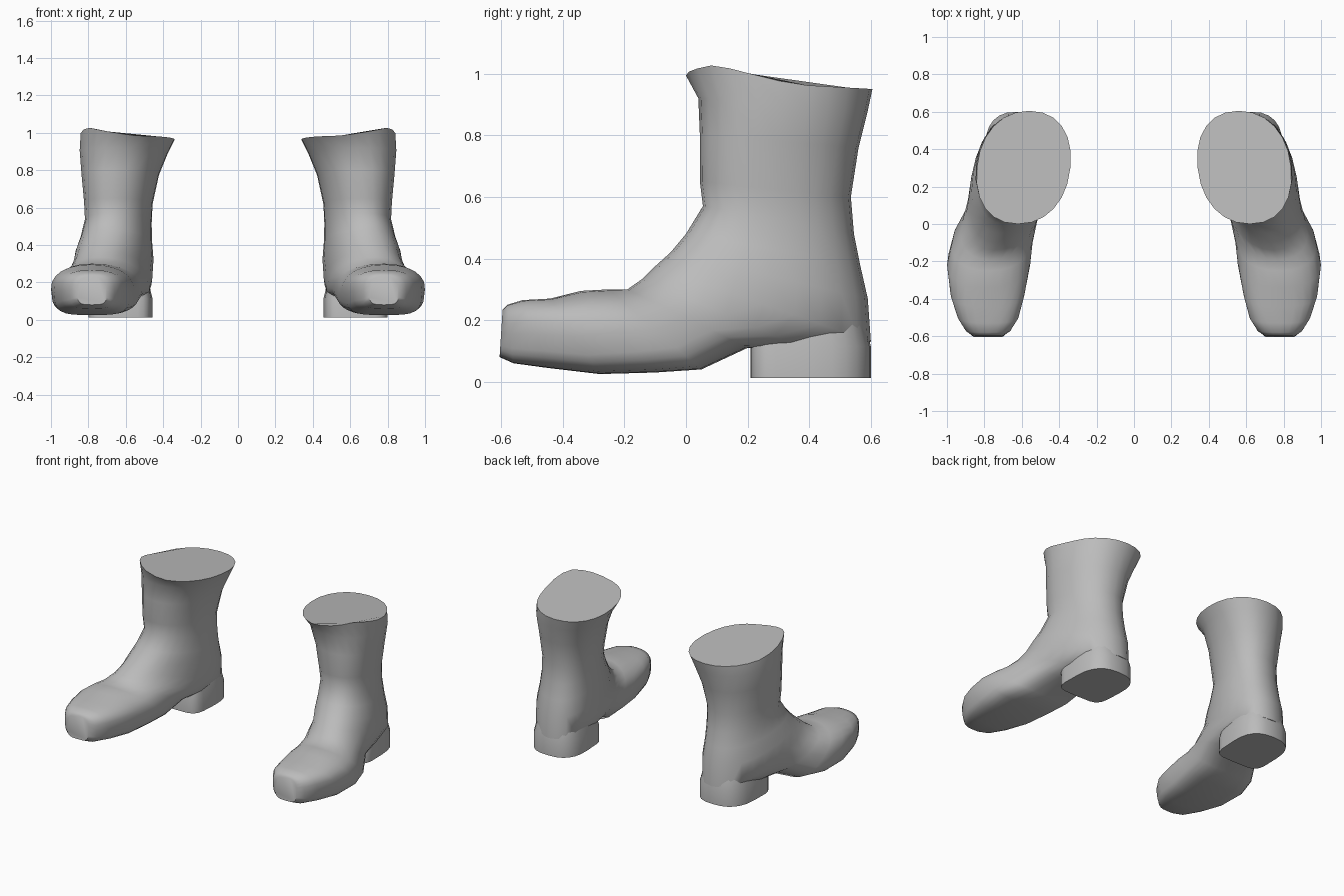
import bpy
import bmesh
import math
from mathutils import Vector

SEGMENTS = 24

default_cube = bpy.data.objects.get("Cube")
if default_cube:
    bpy.data.objects.remove(default_cube, do_unlink=True)

leather = bpy.data.materials.new("plain grey")
leather.use_nodes = True
leather.diffuse_color = (0.5, 0.5, 0.5, 1)
shader = leather.node_tree.nodes["Principled BSDF"]
shader.inputs["Base Color"].default_value = leather.diffuse_color
shader.inputs["Roughness"].default_value = 0.8

# Boot rings from rim to toe:
# front y, front z, back y, back z, front x, back x, half width
BOOT_RINGS = [
    (0, .985, .605, .95, .62, .56, .25),
    (.04, .92, .59, .88, .64, .58, .235),
    (.045, .8, .56, .76, .66, .6, .205),
    (.045, .65, .535, .6, .67, .61, .18),
    (.055, .57, .545, .48, .67, .61, .175),
    (0, .48, .565, .38, .69, .61, .185),
    (-.05, .42, .59, .27, .71, .61, .2),
    (-.1, .375, .6, .13, .73, .61, .2),
    (-.14, .335, .4, .1, .745, .63, .2),
    (-.19, .3, .2, .11, .77, .67, .2),
    (-.25, .3, .05, .04, .78, .735, .215),
    (-.34, .295, -.1, .03, .785, .77, .222),
    (-.44, .27, -.28, .025, .785, .78, .2),
    (-.53, .265, -.45, .045, .78, .78, .165),
    (-.58, .25, -.56, .06, .78, .78, .12),
    (-.595, .235, -.605, .08, .78, .78, .08),
]


def rounded(value, power):
    """Signed power used for superellipse outlines."""
    return math.copysign(abs(value) ** (2 / power), value)


def ring_points(front, back, half_width, front_power, back_power):
    """Closed outline running between a front and a back point."""
    centre = (front + back) / 2
    reach = (front - back) / 2
    points = []
    for step in range(SEGMENTS):
        angle = math.tau * step / SEGMENTS
        along, across = math.cos(angle), math.sin(angle)
        power = front_power if along > 0 else back_power
        side = Vector((half_width * rounded(across, power), 0, 0))
        points.append(centre + reach * rounded(along, power) + side)
    return points


def loft(name, rings, side):
    """Skin the rings, close both ends and place on the given side."""
    bm = bmesh.new()
    loops = []
    for ring in rings:
        loops.append([bm.verts.new((p.x * side, p.y, p.z)) for p in ring])
    for upper, lower in zip(loops, loops[1:]):
        for i in range(SEGMENTS):
            j = (i + 1) % SEGMENTS
            bm.faces.new((upper[i], upper[j], lower[j], lower[i]))
    bm.faces.new(loops[0])
    bm.faces.new(loops[-1])
    bmesh.ops.recalc_face_normals(bm, faces=bm.faces)
    mesh = bpy.data.meshes.new(name)
    bm.to_mesh(mesh)
    bm.free()
    mesh.materials.append(leather)
    obj = bpy.data.objects.new(name, mesh)
    bpy.context.collection.objects.link(obj)
    bpy.ops.object.select_all(action="DESELECT")
    obj.select_set(True)
    bpy.context.view_layer.objects.active = obj
    bpy.ops.object.shade_smooth_by_angle(angle=math.radians(42))
    return obj


def boot_rings():
    rings = []
    for index, (fy, fz, by, bz, fx, bx, width) in enumerate(BOOT_RINGS):
        # The sole side becomes flatter towards the toe
        sole_power = 2.2 + 0.4 * max(0, min(index - 7, 4))
        top_power = 2.2 if index < 12 else 2.7
        rings.append(ring_points(Vector((fx, fy, fz)), Vector((bx, by, bz)),
                                 width, top_power, sole_power))
    # Raised tab on the outer front of the rim
    for point in rings[0]:
        distance = (point - Vector((.8, .1, point.z))).length
        point.z += .05 * max(0, 1 - distance / .25)
    return rings


def heel_rings():
    rings = []
    for z, scale in ((.012, 1), (.115, 1), (.2, .88)):
        front = Vector((.635, .405 - .195 * scale, z))
        back = Vector((.62, .405 + .195 * scale, z))
        rings.append(ring_points(front, back, .17 * scale, 5, 2.6))
    return rings


# Both boots with their heel blocks
for label, direction in (("left", 1), ("right", -1)):
    loft(label + "_boot", boot_rings(), direction)
    loft(label + "_heel", heel_rings(), direction)
